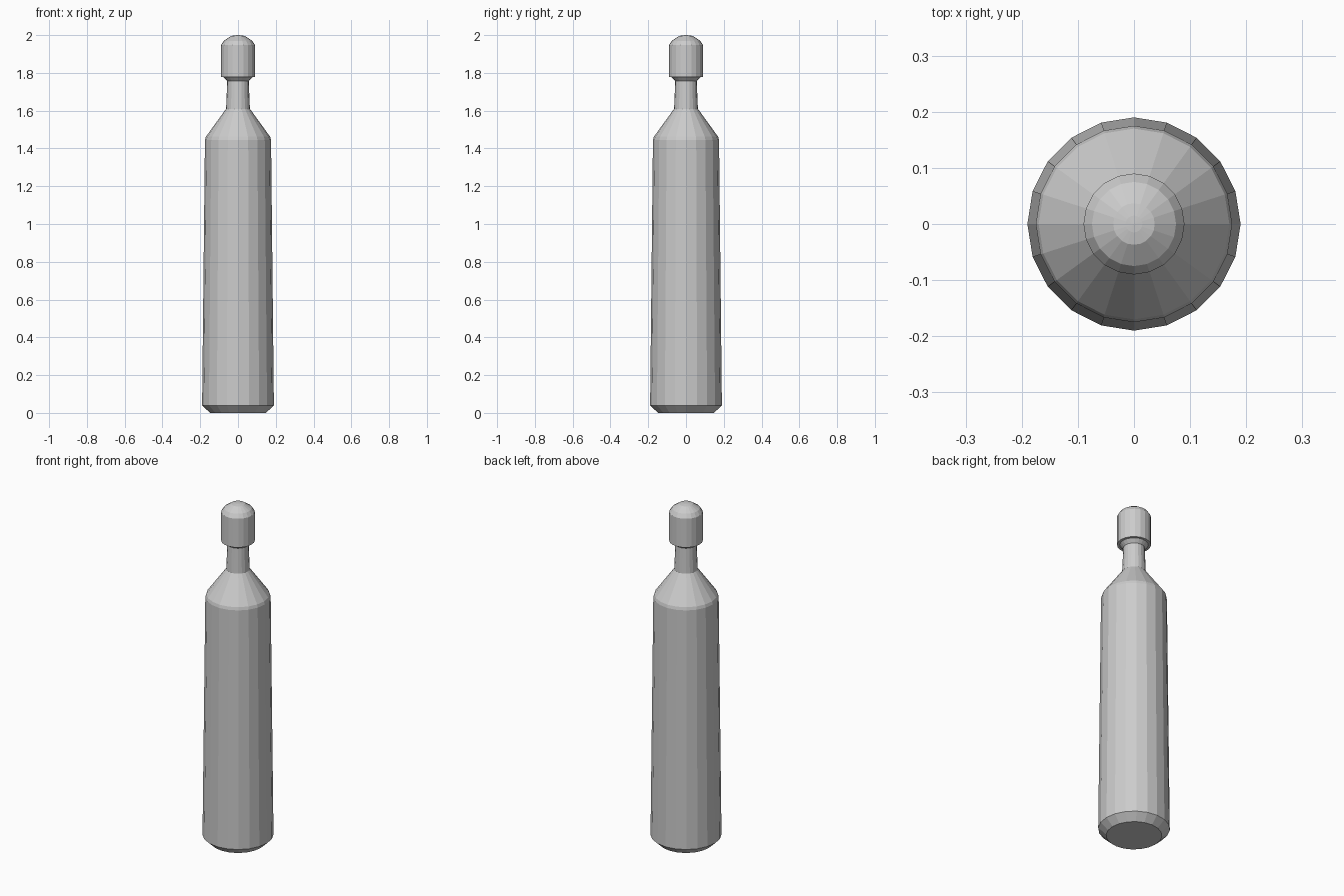
import bpy, bmesh
from math import sin, cos, tau

if "Cube" in bpy.data.objects:
    bpy.data.objects.remove(bpy.data.objects["Cube"])

SIDES = 20


def lathe(name, profile):
    """Revolve (radius, z) points around z; close both ends."""
    bm = bmesh.new()
    rings = []
    for r, z in profile:
        if r == 0:
            rings.append([bm.verts.new((0, 0, z))] * SIDES)
        else:
            rings.append([bm.verts.new((r * cos(tau * i / SIDES), r * sin(tau * i / SIDES), z))
                          for i in range(SIDES)])
    for lo, hi in zip(rings, rings[1:]):
        for i in range(SIDES):
            j = (i + 1) % SIDES
            bm.faces.new(dict.fromkeys((lo[i], lo[j], hi[j], hi[i])))
    # flat caps on open ends
    for ring in (rings[0], rings[-1]):
        if len(set(ring)) > 1:
            bm.faces.new(ring)
    bmesh.ops.recalc_face_normals(bm, faces=bm.faces)
    mesh = bpy.data.meshes.new(name)
    bm.to_mesh(mesh)
    bm.free()
    obj = bpy.data.objects.new(name, mesh)
    bpy.context.collection.objects.link(obj)
    return obj


# body with chamfered foot, tapered wall, sloped shoulder, neck and flared lip
lathe("bottle_body", [(0.148, 0), (0.19, 0.04), (0.175, 1.445), (0.17, 1.462),
                      (0.063, 1.61), (0.057, 1.757), (0.076, 1.777)])

# domed cap
lathe("cap", [(0.09, 1.777), (0.09, 1.947), (0.075, 1.97),
              (0.037, 1.995), (0.015, 1.999), (0, 2.0)])
